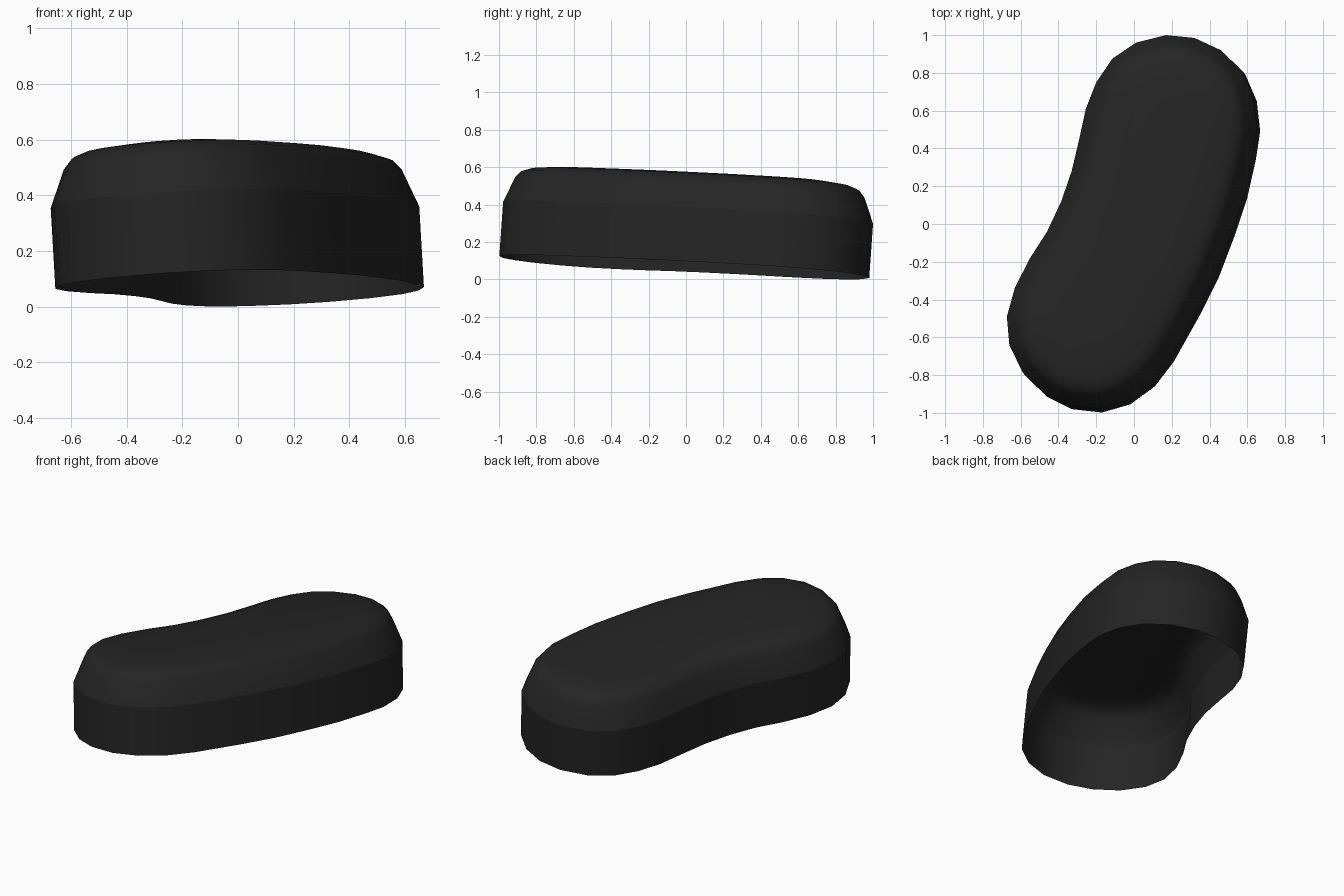
import bpy, bmesh
from mathutils import Vector

if "Cube" in bpy.data.objects:
    bpy.data.objects.remove(bpy.data.objects["Cube"])

# Plan silhouette, clockwise from the back end
OUTLINE = [(.17, 1), (.32, .985), (.46, .92), (.59, .79), (.65, .65), (.668, .49),
           (.645, .34), (.6, .14), (.53, -.07), (.45, -.28), (.35, -.48), (.21, -.73),
           (.11, -.86), (-.02, -.955), (-.17, -.998), (-.33, -.98), (-.46, -.915),
           (-.59, -.785), (-.66, -.64), (-.673, -.49), (-.63, -.335), (-.55, -.18),
           (-.46, -.04), (-.385, .12), (-.33, .28), (-.29, .45), (-.255, .61),
           (-.2, .75), (-.115, .875), (.01, .96)]
# Cross-section rings: height along the tilted axis, inset from the outline
RINGS = [(0, 0), (.29, 0), (.425, .055), (.46, .085), (.48, .14), (.493, .26)]
LEAN = Vector((-.058, .07))
BASE = .07


def normals(pts):
    out = []
    for i in range(len(pts)):
        t = pts[(i + 1) % len(pts)] - pts[i - 1]
        out.append(Vector((-t.y, t.x)).normalized())
    return out


# Rim outline: where the wall leans outward the silhouette is the shoulder, so pull it back
pts = [Vector(p) for p in OUTLINE]
nrm = normals(pts)
pts = [p - LEAN * .29 if n.dot(LEAN) > 0 else p for p, n in zip(pts, nrm)]

# Open-bottomed tilted shell
bm = bmesh.new()
rings = []
for h, inset in RINGS:
    ring = []
    for p, n in zip(pts, nrm):
        q = p - n * inset
        z = BASE - LEAN.dot(q) + h
        q = q + LEAN * h
        ring.append(bm.verts.new((q.x, q.y, z)))
    rings.append(ring)
N = len(pts)
for a, b in zip(rings, rings[1:]):
    for i in range(N):
        j = (i + 1) % N
        bm.faces.new((a[i], a[j], b[j], b[i]))
bm.faces.new(rings[-1])
bmesh.ops.recalc_face_normals(bm, faces=bm.faces)
top = max(bm.faces, key=lambda f: len(f.verts))
if top.normal.z < 0:
    bmesh.ops.reverse_faces(bm, faces=bm.faces)
low = min(v.co.z for v in bm.verts)
for v in bm.verts:
    v.co.z -= low
for f in bm.faces:
    f.smooth = True
# Crisp shoulder line between wall and rounded top
for i in range(N):
    bm.edges.get((rings[1][i], rings[1][(i + 1) % N])).smooth = False

mesh = bpy.data.meshes.new("pad_cover")
bm.to_mesh(mesh)
bm.free()
mat = bpy.data.materials.new("soft black")
mat.diffuse_color = (.018, .018, .018, 1)
mat.use_nodes = True
mat.node_tree.nodes["Principled BSDF"].inputs["Base Color"].default_value = mat.diffuse_color
mesh.materials.append(mat)
obj = bpy.data.objects.new("pad_cover", mesh)
bpy.context.collection.objects.link(obj)
